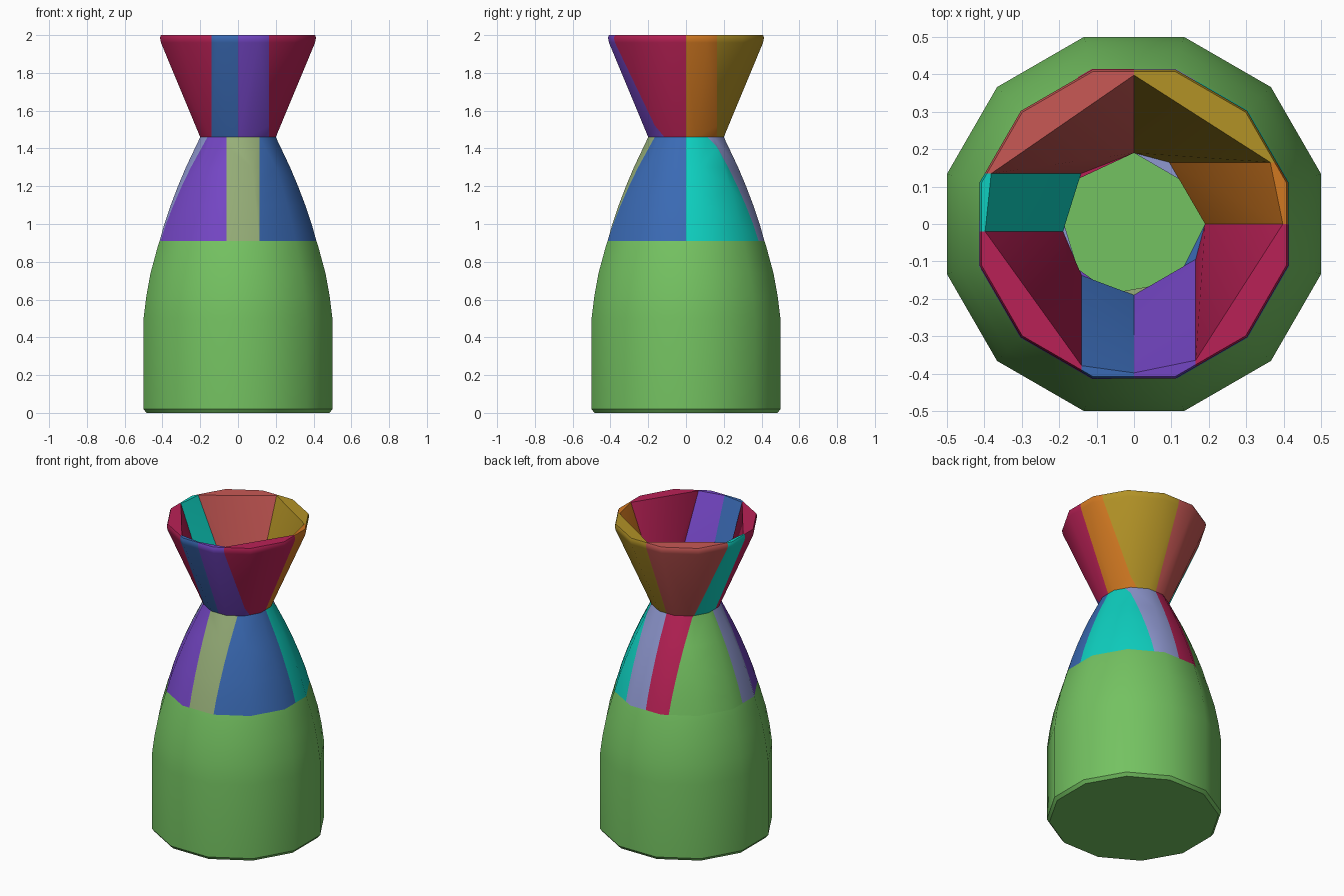
import bpy, bmesh, math
from mathutils import Vector

cube = bpy.data.objects.get("Cube")
if cube:
    bpy.data.objects.remove(cube, do_unlink=True)

SIDES = 12
FAR = 9


def material(name, rgb):
    linear = [(c / 255 / 12.92) if c < 11 else ((c / 255 + 0.055) / 1.055) ** 2.4 for c in rgb]
    mat = bpy.data.materials.new(name)
    mat.use_nodes = True
    mat.diffuse_color = (*linear, 1)
    bsdf = mat.node_tree.nodes["Principled BSDF"]
    bsdf.inputs["Base Color"].default_value = (*linear, 1)
    return mat


COLOURS = {name: material(name, rgb) for name, rgb in {
    "green": (116, 194, 97), "crimson": (185, 33, 86), "blue": (58, 106, 180),
    "purple": (116, 70, 196), "sage": (150, 174, 120), "lavender": (143, 152, 208),
    "turquoise": (14, 208, 192), "orange": (208, 120, 33), "gold": (178, 146, 38),
    "salmon": (200, 88, 85)}.items()}


def lathe(profile, closed):
    """Twelve-sided surface; radii are measured to the flat sides."""
    bm = bmesh.new()
    rings = []
    for r, z in profile:
        r /= math.cos(math.pi / SIDES)
        angles = [(i + 0.5) * math.tau / SIDES for i in range(SIDES)]
        rings.append([bm.verts.new((r * math.cos(a), r * math.sin(a), z)) for a in angles])
    pairs = list(zip(rings, rings[1:]))
    if closed:
        pairs.append((rings[-1], rings[0]))
    else:
        bm.faces.new(reversed(rings[0]))
        bm.faces.new(rings[-1])
    for low, high in pairs:
        for i in range(SIDES):
            j = (i + 1) % SIDES
            bm.faces.new((low[i], low[j], high[j], high[i]))
    return bm


def finish(bm, name, colour):
    bmesh.ops.recalc_face_normals(bm, faces=bm.faces)
    mesh = bpy.data.meshes.new(name)
    bm.to_mesh(mesh)
    bm.free()
    mesh.materials.append(COLOURS[colour])
    obj = bpy.data.objects.new(name, mesh)
    bpy.context.collection.objects.link(obj)
    bpy.context.view_layer.objects.active = obj
    for other in bpy.context.selected_objects:
        other.select_set(False)
    obj.select_set(True)
    bpy.ops.object.shade_smooth_by_angle(angle=math.radians(35))


def panel(name, colour, outline, x0, x1, y0, y1):
    """Solid convex panel: the part of a thin wall inside an upright box."""
    inner = [(r - 0.01, z) for r, z in (outline[-1], outline[0])]
    bm = lathe(outline + inner, True)
    for co, no in (((x0, 0, 0), (-1, 0, 0)), ((x1, 0, 0), (1, 0, 0)),
                   ((0, y0, 0), (0, -1, 0)), ((0, y1, 0), (0, 1, 0))):
        geom = bm.verts[:] + bm.edges[:] + bm.faces[:]
        bmesh.ops.bisect_plane(bm, geom=geom, plane_co=Vector(co),
                               plane_no=Vector(no), clear_outer=True)
    points = [v.co.copy() for v in bm.verts]
    bm.free()
    hull = bmesh.new()
    for p in points:
        hull.verts.new(p)
    bmesh.ops.remove_doubles(hull, verts=hull.verts, dist=0.0005)
    result = bmesh.ops.convex_hull(hull, input=hull.verts)
    loose = {v for v in result["geom_interior"] if isinstance(v, bmesh.types.BMVert)}
    bmesh.ops.delete(hull, geom=list(loose), context="VERTS")
    bmesh.ops.dissolve_limit(hull, angle_limit=0.01, verts=hull.verts, edges=hull.edges)
    finish(hull, name, colour)


# Solid lower body
finish(lathe([(0.485, 0), (0.5, 0.02), (0.5, 0.5), (0.485, 0.62), (0.463, 0.74),
              (0.425, 0.88), (0.415, 0.91)], False), "body", "green")

# Tapering shoulder panels
shoulder = [(0.415, 0.91), (0.39, 1.0), (0.356, 1.1), (0.318, 1.2),
            (0.276, 1.3), (0.238, 1.38), (0.2, 1.46)]
for name, colour, *box in (
        ("front_right", "purple", -FAR, -0.06, -FAR, -0.12),
        ("front_middle", "sage", -0.06, 0.113, -FAR, 0),
        ("front_left", "blue", 0.113, FAR, -FAR, 0),
        ("left_side", "turquoise", 0.165, FAR, 0, FAR),
        ("back_left", "lavender", 0, 0.165, 0, FAR),
        ("back_middle", "crimson", -0.15, 0, 0, FAR),
        ("back_right", "green", -FAR, -0.15, 0.01, FAR),
        ("right_side", "lavender", -FAR, -0.06, -0.12, 0.01)):
    panel("shoulder_" + name, colour, shoulder, *box)

# Flared mouth panels
mouth = [(0.2, 1.46), (0.408, 1.96), (0.413, 1.985), (0.408, 2.0)]
for name, colour, *box in (
        ("back_right", "salmon", -FAR, 0, 0.135, FAR),
        ("back_left", "gold", 0, FAR, 0.165, FAR),
        ("left_side", "orange", 0, FAR, 0, 0.165),
        ("front_left", "crimson", 0.165, FAR, -FAR, 0),
        ("front_middle_left", "purple", 0, 0.165, -FAR, 0),
        ("front_middle_right", "blue", -0.14, 0, -FAR, 0),
        ("front_right", "crimson", -FAR, -0.14, -FAR, -0.02),
        ("right_side", "turquoise", -FAR, 0, -0.02, 0.135)):
    panel("mouth_" + name, colour, mouth, *box)
